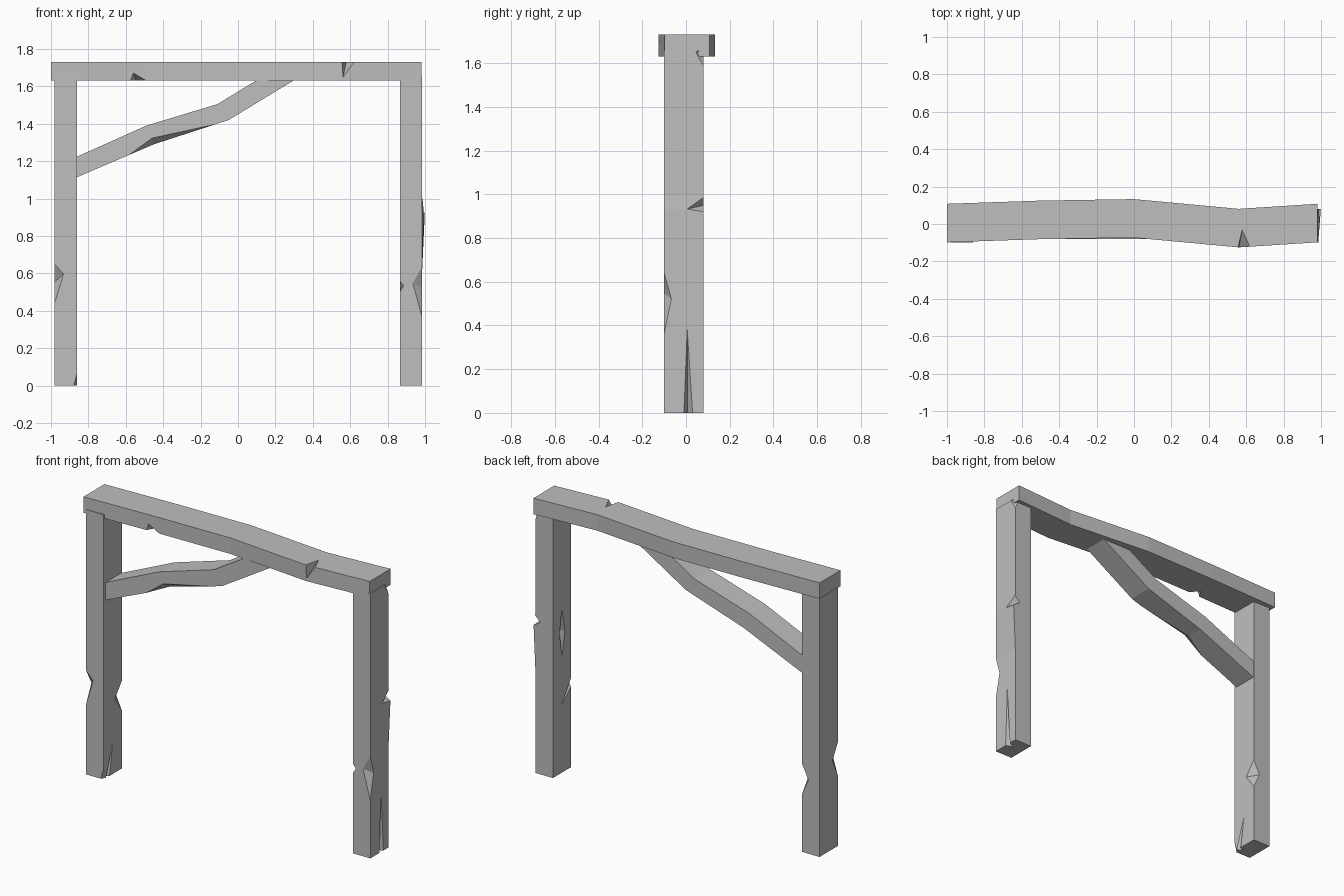
import bpy, bmesh
from mathutils import Vector

if "Cube" in bpy.data.objects:
    bpy.data.objects.remove(bpy.data.objects["Cube"], do_unlink=True)

GREY = (0.52, 0.52, 0.52, 1.0)
wood = bpy.data.materials.new("weathered_grey")
wood.use_nodes = True
wood.diffuse_color = GREY
wood.node_tree.nodes["Principled BSDF"].inputs["Base Color"].default_value = GREY


def add_object(name, bm):
    bmesh.ops.recalc_face_normals(bm, faces=bm.faces)
    mesh = bpy.data.meshes.new(name)
    bm.to_mesh(mesh)
    bm.free()
    mesh.materials.append(wood)
    obj = bpy.data.objects.new(name, mesh)
    bpy.context.collection.objects.link(obj)
    return obj


def loft(name, rings):
    """Timber made by joining four-cornered sections, capped at both ends."""
    bm = bmesh.new()
    loops = [[bm.verts.new(p) for p in ring] for ring in rings]
    for a, b in zip(loops, loops[1:]):
        for i in range(4):
            j = (i + 1) % 4
            bm.faces.new((a[i], a[j], b[j], b[i]))
    bm.faces.new(loops[0])
    bm.faces.new(loops[-1])
    return add_object(name, bm)


def chip(obj, points):
    """Cut the convex hull of a few points out of a timber."""
    bm = bmesh.new()
    for p in points:
        bm.verts.new(p)
    bmesh.ops.convex_hull(bm, input=bm.verts)
    cutter = add_object("chip_cutter", bm)
    cutter.hide_render = True
    mod = obj.modifiers.new("chip", "BOOLEAN")
    mod.operation = "DIFFERENCE"
    mod.solver = "EXACT"
    mod.object = cutter
    bpy.context.view_layer.objects.active = obj
    bpy.ops.object.modifier_apply(modifier=mod.name)
    bpy.data.objects.remove(cutter, do_unlink=True)


def edge_chip(obj, corner, side, reach, heights):
    """Pointed notch on a vertical edge; side holds the outward signs."""
    low, mid_x, mid_y, high = heights
    x, y = (c + s * 0.004 for c, s in zip(corner, side))
    chip(obj, [(x, y, low), (x, y, high),
               (x - side[0] * reach[0], y, mid_x),
               (x, y - side[1] * reach[1], mid_y),
               (x + side[0] * 0.03, y + side[1] * 0.03, mid_x)])


# Posts
FRONT, BACK, TOP = -0.10, 0.08, 1.655


def post(name, x0, x1, levels):
    return loft(name, [[(x0, FRONT, z), (x1, FRONT, z), (x1 + bulge, BACK, z), (x0, BACK, z)]
                       for z, bulge in levels])


right_x = (-0.98, -0.86)
left_x = (0.865, 0.985)
right_post = post("right_post", *right_x, [(0, 0), (TOP, 0)])
left_post = post("left_post", *left_x, [(0, 0), (0.62, 0), (0.93, 0.014), (1.0, 0), (TOP, 0)])

# Chips along the post edges
edge_chip(left_post, (left_x[1], FRONT), (1, -1), (0.06, 0.04), (0.33, 0.55, 0.52, 0.66))
edge_chip(left_post, (left_x[1] + 0.01, BACK), (1, 1), (0.05, 0.09), (0.92, 0.95, 0.93, 1.0))
edge_chip(left_post, (left_x[1], BACK), (1, 1), (0.03, 0.045), (1.57, 1.64, 1.65, 1.70))
edge_chip(left_post, (left_x[0], FRONT), (-1, -1), (0.025, 0.12), (0.50, 0.54, 0.40, 0.57))
edge_chip(right_post, (right_x[0], FRONT), (-1, -1), (0.055, 0.06), (0.42, 0.60, 0.55, 0.66))
edge_chip(right_post, (right_x[1], BACK), (1, 1), (0.05, 0.08), (0.35, 0.46, 0.46, 0.56))
edge_chip(right_post, (right_x[1], FRONT), (1, -1), (0.025, 0.04), (-0.10, 0.0, 0.0, 0.09))

# Split at the foot of the left post, and slits in the inner faces
x = left_x[1] + 0.01
chip(left_post, [(x, -0.014, -0.01), (x, 0.036, -0.01), (x - 0.055, 0.008, -0.01), (x, 0.005, 0.47)])
x = left_x[0] - 0.005
chip(left_post, [(x, -0.01, 0.68), (x, -0.01, 1.06), (x, -0.045, 0.88), (x, 0.02, 0.88),
                 (x + 0.025, -0.01, 0.88)])
x = right_x[1] + 0.005
chip(right_post, [(x, -0.085, -0.01), (x, -0.04, -0.01), (x - 0.03, -0.06, -0.01), (x, 0.0, 0.24)])

# Crossbeam with a slight sideways bend
spine = [(-1.0, 0.005), (-0.5, 0.022), (0.0, 0.030), (0.56, -0.022), (0.98, 0.005)]
crossbeam = loft("crossbeam", [[(x, y - 0.103, 1.63), (x, y + 0.103, 1.63),
                                (x, y + 0.103, 1.73), (x, y - 0.103, 1.73)] for x, y in spine])
chip(crossbeam, [(0.55, -0.15, 1.74), (0.64, -0.15, 1.74), (0.58, -0.02, 1.74), (0.56, -0.135, 1.64)])
chip(crossbeam, [(-0.59, -0.10, 1.62), (-0.45, -0.10, 1.62), (-0.565, -0.10, 1.685), (-0.54, -0.02, 1.62)])

# Crooked diagonal brace
sections = [(-0.87, 1.11, -0.87, 1.22), (-0.45, 1.29, -0.49, 1.39),
            (-0.05, 1.42, -0.11, 1.505), (0.32, 1.645, 0.12, 1.645)]
brace = loft("diagonal_brace", [[(xl, -0.08, zl), (xl, 0.075, zl), (xu, 0.075, zu), (xu, -0.08, zu)]
                                for xl, zl, xu, zu in sections])
chip(brace, [(-0.62, -0.085, 1.21), (-0.46, -0.085, 1.327), (-0.05, -0.085, 1.416),
             (-0.44, -0.085, 1.27), (-0.45, -0.02, 1.28)])
